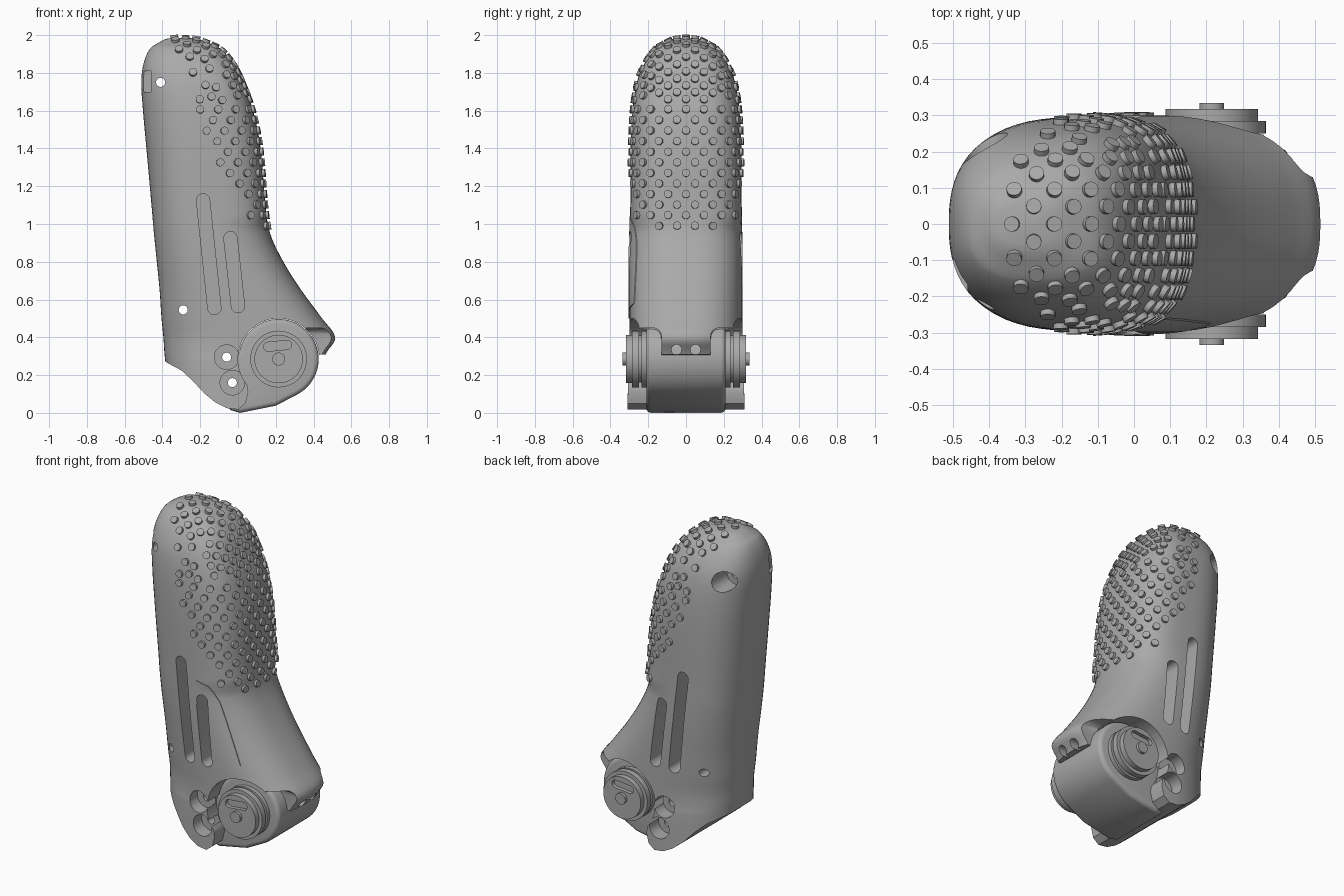
import bpy, bmesh, math
from mathutils import Vector, Matrix
from mathutils.bvhtree import BVHTree

if "Cube" in bpy.data.objects:
    bpy.data.objects.remove(bpy.data.objects["Cube"])

grey = bpy.data.materials.new("plain grey")
grey.use_nodes = True
grey.diffuse_color = (0.4, 0.4, 0.4, 1)
grey.node_tree.nodes["Principled BSDF"].inputs["Base Color"].default_value = (0.4, 0.4, 0.4, 1)

# Height, back x, front x, half width of the shell
STATIONS = [
    (0, -.365, .40, .31), (.27, -.385, .45, .305), (.32, -.39, .47, .3),
    (.4, -.395, .515, .3), (.5, -.405, .445, .3), (.65, -.415, .335, .3),
    (.8, -.43, .24, .3), (.95, -.445, .17, .298), (1.1, -.458, .145, .295),
    (1.4, -.485, .12, .293), (1.6, -.503, .08, .283), (1.75, -.512, .025, .26),
    (1.85, -.5, -.025, .22), (1.93, -.465, -.095, .16), (1.96, -.42, -.16, .11),
    (1.98, -.38, -.22, .065), (1.986, -.335, -.27, .02)]


def make(name, bm):
    bmesh.ops.recalc_face_normals(bm, faces=bm.faces)
    me = bpy.data.meshes.new(name)
    bm.to_mesh(me)
    bm.free()
    me.materials.append(grey)
    ob = bpy.data.objects.new(name, me)
    bpy.context.collection.objects.link(ob)
    return ob


def prism(name, points, y0, y1, bevel=0):
    """Extrude an x-z outline along y."""
    bm = bmesh.new()
    face = bm.faces.new([bm.verts.new((x, y0, z)) for x, z in points])
    top = bmesh.ops.extrude_face_region(bm, geom=[face])["geom"]
    bmesh.ops.translate(bm, vec=(0, y1 - y0, 0),
                        verts=[v for v in top if isinstance(v, bmesh.types.BMVert)])
    if bevel:
        rims = [e for e in bm.edges if abs(e.verts[0].co.y - e.verts[1].co.y) < 1e-5]
        bmesh.ops.bevel(bm, geom=rims, offset=bevel, segments=4, profile=.5, affect='EDGES')
    return make(name, bm)


def arc(x, z, r, start=0, end=360, n=40):
    full = end - start == 360
    steps = [math.radians(start + (end - start) * i / (n if full else n - 1)) for i in range(n)]
    return [(x + r * math.cos(a), z + r * math.sin(a)) for a in steps]


def capsule(x0, z0, x1, z1, r):
    a = math.degrees(math.atan2(z1 - z0, x1 - x0))
    return arc(x1, z1, r, a - 90, a + 90, 10) + arc(x0, z0, r, a + 90, a + 270, 10)


def box(name, x0, x1, y0, y1, z0, z1):
    return prism(name, [(x0, z0), (x1, z0), (x1, z1), (x0, z1)], y0, y1)


def boolean(ob, tool, operation='DIFFERENCE', keep=False):
    mod = ob.modifiers.new("cut", 'BOOLEAN')
    mod.object, mod.operation, mod.solver = tool, operation, 'EXACT'
    bpy.context.view_layer.objects.active = ob
    bpy.ops.object.modifier_apply(modifier=mod.name)
    if not keep:
        bpy.data.objects.remove(tool)


def station(i, t):
    """Smooth interpolation between neighbouring stations."""
    p = [STATIONS[min(max(i + k, 0), len(STATIONS) - 1)] for k in (-1, 0, 1, 2)]
    h = p[2][0] - p[1][0]
    out = [p[1][0] + h * t]
    for c in (1, 2, 3):
        m0 = (p[2][c] - p[0][c]) / (p[2][0] - p[0][0]) * h
        m1 = (p[3][c] - p[1][c]) / (p[3][0] - p[1][0]) * h
        s, q = t * t, t * t * t
        out.append((2*q - 3*s + 1) * p[1][c] + (q - 2*s + t) * m0
                   + (3*s - 2*q) * p[2][c] + (q - s) * m1)
    return out


def shell(name, grow=0, n=72):
    bm, rings = bmesh.new(), []
    levels = [station(i, k / 4) for i in range(len(STATIONS) - 1) for k in range(4)]
    for z, back, front, w in levels + [STATIONS[-1]]:
        ring = []
        for k in range(n):
            a = 2 * math.pi * k / n
            c, s = math.cos(a), math.sin(a)
            power = 2.5 if c < 0 else (3.1 if z > 1 else 2.6)
            f = (abs(c) ** power + abs(s) ** power) ** (-1 / power)
            ring.append(bm.verts.new(((back + front) / 2 + f * c * (front - back) / 2,
                                      f * s * (w + grow), z)))
        rings.append(ring)
    for a, b in zip(rings, rings[1:]):
        for k in range(n):
            bm.faces.new((a[k], a[(k + 1) % n], b[(k + 1) % n], b[k]))
    bm.faces.new(rings[0])
    bm.faces.new(rings[-1])
    return make(name, bm)


# Main shell, kept uncut for placing the grip bumps
body = shell("finger_shell")
bm = bmesh.new()
bm.from_mesh(body.data)
surface = BVHTree.FromBMesh(bm)
bm.free()

# Lower outline and hinge clearance
outline = [(-.7, .29), (-.4, .285), (-.375, .265), (-.3, .225), (-.24, .17), (-.18, .105),
           (-.12, .055), (-.06, .025), (0, .018), (.04, .05), (.055, .11), (.04, .2),
           (.21, .29), (.46, .31), (.8, .31), (.8, -.2), (-.7, -.2)]
boolean(body, prism("cutter", outline, -1, 1))
boolean(body, prism("cutter", arc(.215, .285, .215, n=64), -1, 1))

# Finger tongue: side cut-outs and two small notches
for side in (-1, 1):
    tool = prism("cutter", [(.36, .1), (.8, .1), (.8, .45), (.36, .45)],
                 min(side * .13, side * .6), max(side * .13, side * .6), .045)
    boolean(body, tool)
    bm = bmesh.new()
    bmesh.ops.create_cone(bm, cap_ends=True, segments=24, radius1=.027, radius2=.027, depth=.5,
                          matrix=Matrix.Translation((.5, side * .05, .335))
                          @ Matrix.Rotation(math.pi / 2, 4, 'Y'))
    boolean(body, make("cutter", bm))

# Thin raised patch on the front side
patch = shell("side_patch", .005)
boolean(patch, prism("cutter", [(-.08, 1.04), (0, 1.02), (.06, .93), (.21, .58), (-.05, .5)],
                     -.5, -.22), 'INTERSECT')

# Side slots on both sides
for ends in ((-.185, 1.125, -.125, .555), (-.04, .925, 0, .565)):
    for y0, y1 in ((-.6, -.16), (.16, .6)):
        tool = prism("cutter", capsule(*ends, .035), y0, y1)
        boolean(body, tool, keep=True)
        if y0 < 0:
            boolean(patch, tool, keep=True)
        bpy.data.objects.remove(tool)

# Pin holes, counterbores and back recess
for x, z in ((-.41, 1.75), (-.29, .545), (-.06, .295), (-.03, .16)):
    boolean(body, prism("cutter", arc(x, z, .024, n=24), -1, 1))
for x, z in ((-.06, .295), (-.03, .16)):
    for y0, y1 in ((-.6, -.22), (.22, .6)):
        boolean(body, prism("cutter", arc(x, z, .065, n=32), y0, y1))
boolean(body, prism("cutter", arc(-.41, 1.75, .06, n=32), .1, .6))
boolean(body, box("cutter", -.7, -.46, -.2, -.1, 1.7, 1.81))

# Knuckle drum between the cheeks
drum = prism("knuckle_drum", arc(.215, .285, .212, -62, 170, 40)
             + [(-.05, .26), (-.07, .06), (-.04, .015), (.01, 0), (.1, .018), (.2, .038)],
             -.21, .21, .025)
# Pin holes continue through the drum
for x, z in ((-.06, .295), (-.03, .16)):
    boolean(drum, prism("cutter", arc(x, z, .024, n=24), -1, 1))

# Hinge stacks on each side
parts = [body, patch, drum]
for side, label in ((-1, "front"), (1, "back")):
    for name, r, y0, y1 in (("hinge_washer", .15, .19, .235), ("hinge_neck", .125, .22, .26),
                            ("hinge_flange", .15, .25, .285), ("hinge_cap", .128, .28, .318),
                            ("hinge_pin", .034, .25, .335)):
        ob = prism(label + "_" + name, arc(.215, .285, r, n=48), *sorted((side * y0, side * y1)))
        if name == "hinge_cap":
            boolean(ob, prism("cutter", capsule(.16, .35, .26, .36, .024),
                              *sorted((side * .295, side * .5))))
        parts.append(ob)


def pad_edge(z):
    """Back limit of the grip pad at a height."""
    pts = [(.96, .15), (1.05, .06), (1.2, -.05), (1.4, -.14), (1.6, -.21), (1.8, -.28), (2.01, -.37)]
    for (z0, x0), (z1, x1) in zip(pts, pts[1:]):
        if z0 <= z <= z1:
            return x0 + (x1 - x0) * (z - z0) / (z1 - z0)
    return 9


# Grip bumps in staggered rows, fanned from a spine inside the shell
rows = [(Vector((-.2, 0, .99 + .056 * i)), 0) for i in range(12)]
rows += [(Vector((-.2, 0, 1.62)), math.radians(8.5 * i)) for i in range(15)]
bm, placed = bmesh.new(), []
for i, (origin, tilt) in enumerate(rows):
    ahead = Vector((math.cos(tilt), 0, math.sin(tilt)))
    for side in (-1, 1):
        last, gap = None, (.093 if i % 2 else .0465)
        travelled = 0
        for k in range(0, 260):
            a = side * k * math.pi / 460
            hit, normal, _, _ = surface.ray_cast(origin, ahead * math.cos(a)
                                                 + Vector((0, math.sin(a), 0)))
            if hit is None:
                continue
            travelled += (hit - last).length if last else 0
            last = hit
            first = k == 0 and i % 2
            if not first and travelled < gap:
                continue
            travelled, gap = 0, .093
            if hit.x < pad_edge(hit.z) or any((hit - p).length < .053 for p in placed):
                continue
            placed.append(hit)
            spin = normal.to_track_quat('Z', 'Y').to_matrix().to_4x4()
            bmesh.ops.create_cone(bm, cap_ends=True, segments=16, radius1=.021, radius2=.021,
                                  depth=.03, matrix=Matrix.Translation(hit) @ spin)
parts.append(make("grip_bumps", bm))

# Smooth shading with crisp edges
bpy.ops.object.select_all(action='DESELECT')
for ob in parts:
    ob.select_set(True)
bpy.context.view_layer.objects.active = body
bpy.ops.object.shade_smooth_by_angle(angle=math.radians(32))
